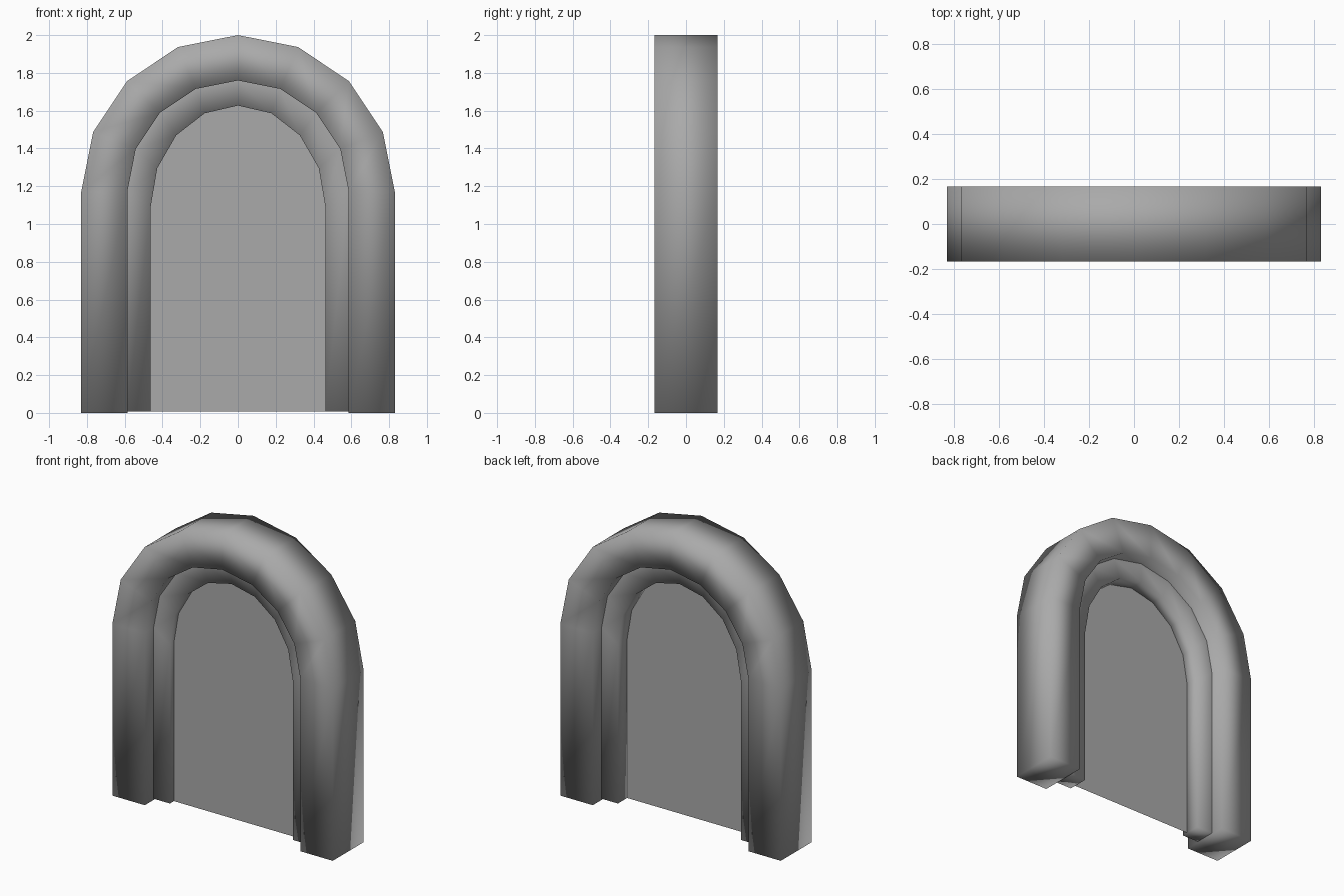
import bpy
import math

cube = bpy.data.objects.get("Cube")
if cube:
    bpy.data.objects.remove(cube, do_unlink=True)

stone = bpy.data.materials.new("grey_stone")
stone.use_nodes = True
GREY = (0.4, 0.4, 0.4, 1.0)
stone.diffuse_color = GREY
stone.node_tree.nodes["Principled BSDF"].inputs["Base Color"].default_value = GREY

SEGMENTS = 8


def arch(radius, spring, rise, bottom):
    """Outline from the right foot over the top to the left foot."""
    points = [(-radius, bottom)]
    for i in range(SEGMENTS + 1):
        a = math.pi * i / SEGMENTS
        points.append((-radius * math.cos(a), spring + rise * math.sin(a)))
    return points + [(radius, bottom)]


def make_object(name, verts, faces, smooth):
    mesh = bpy.data.meshes.new(name)
    mesh.from_pydata(verts, [], faces)
    mesh.materials.append(stone)
    for poly in mesh.polygons:
        poly.use_smooth = smooth
    mesh.update()
    obj = bpy.data.objects.new(name, mesh)
    bpy.context.collection.objects.link(obj)
    return obj


def arch_band(name, outer, inner, depth, outer_wall):
    """Rectangular section swept between two arch outlines."""
    verts = []
    for (ox, oz), (ix, iz) in zip(outer, inner):
        verts += [(ox, -depth, oz), (ix, -depth, iz), (ix, depth, iz), (ox, depth, oz)]
    sides = 4 if outer_wall else 3
    faces = []
    for i in range(len(outer) - 1):
        a, b = 4 * i, 4 * i + 4
        for j in range(sides):
            k = (j + 1) % 4
            faces.append((a + j, a + k, b + k, b + j))
    last = len(verts) - 4
    faces.append((3, 2, 1, 0))
    faces.append((last, last + 1, last + 2, last + 3))
    return make_object(name, verts, faces, True)


# Outlines shared by the parts
outer_line = arch(0.83, 1.17, 0.83, 0)
middle_line = arch(0.586, 1.174, 0.586, 0)
middle_raised = arch(0.586, 1.174, 0.586, 0.008)
inner_line = arch(0.463, 1.09, 0.537, 0.008)

# Heavy outer surround
arch_band("outer_frame", outer_line, middle_line, 0.166, True)

# Thinner stepped frame, seated against the surround
arch_band("inner_frame", middle_raised, inner_line, 0.071, False)

# Flat panel filling the opening
panel = [(x, -0.028, z) for x, z in reversed(inner_line)]
make_object("door_panel", panel, [tuple(range(len(panel)))], False)
